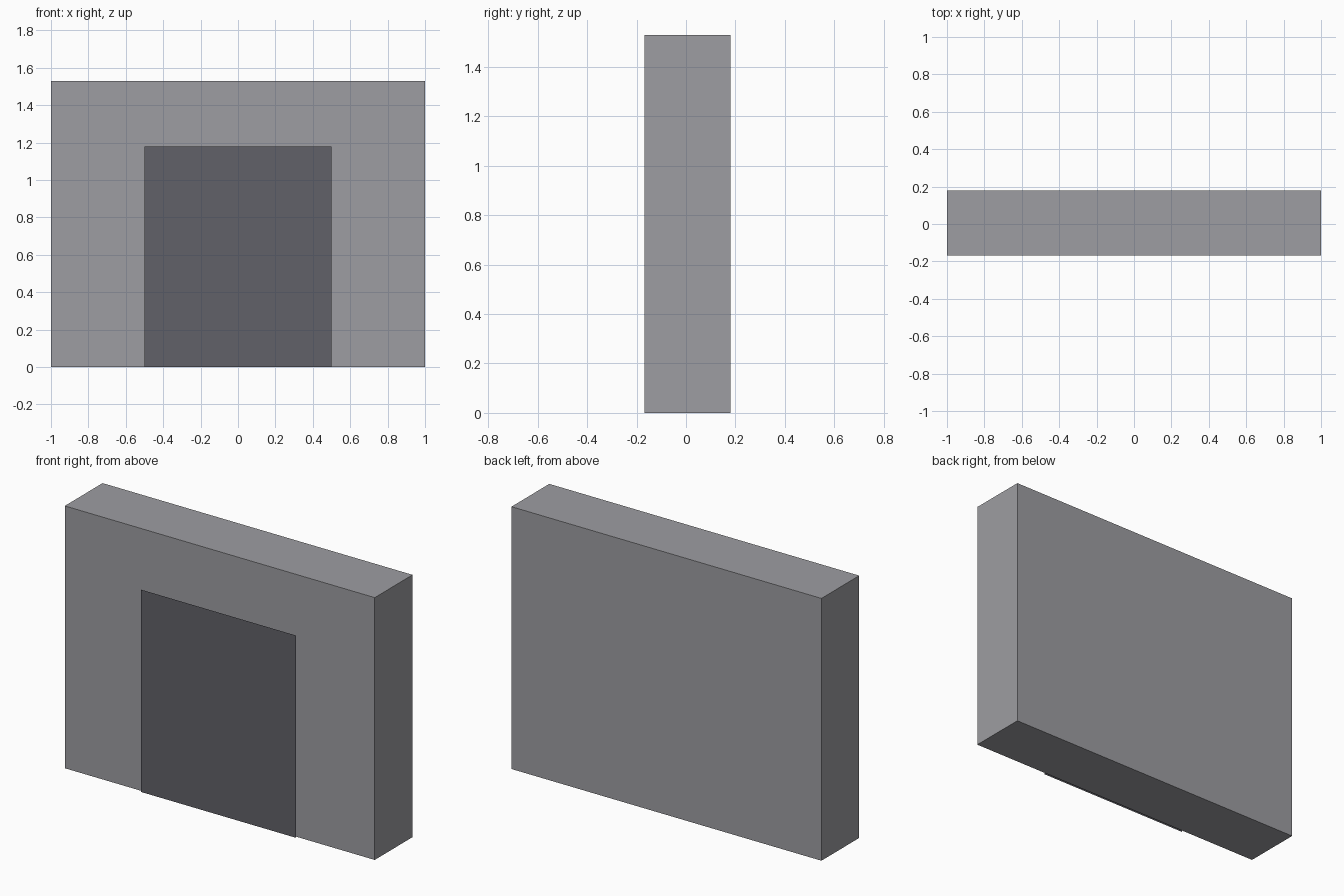
import bpy

if "Cube" in bpy.data.objects:
    bpy.data.objects.remove(bpy.data.objects["Cube"])

# Wall slab: solid box standing on the ground
bpy.ops.mesh.primitive_cube_add(size=1, location=(0, 0.006, 0.765))
wall = bpy.context.object
wall.name = "wall_slab"
wall.scale = (2.0, 0.348, 1.53)

# Door panel: single flat face floating just in front of the wall
W, H, Y = 0.5, 1.18, -0.18
mesh = bpy.data.meshes.new("door_panel")
mesh.from_pydata([(-W, Y, 0), (W, Y, 0), (W, Y, H), (-W, Y, H)], [], [(0, 1, 2, 3)])
panel = bpy.data.objects.new("door_panel", mesh)
bpy.context.collection.objects.link(panel)


def paint(obj, name, color):
    mat = bpy.data.materials.new(name)
    mat.diffuse_color = (*color, 1)
    mat.use_nodes = True
    mat.node_tree.nodes["Principled BSDF"].inputs["Base Color"].default_value = mat.diffuse_color
    obj.data.materials.append(mat)


paint(wall, "wall_grey", (0.34, 0.34, 0.36))
paint(panel, "door_dark", (0.12, 0.12, 0.14))
